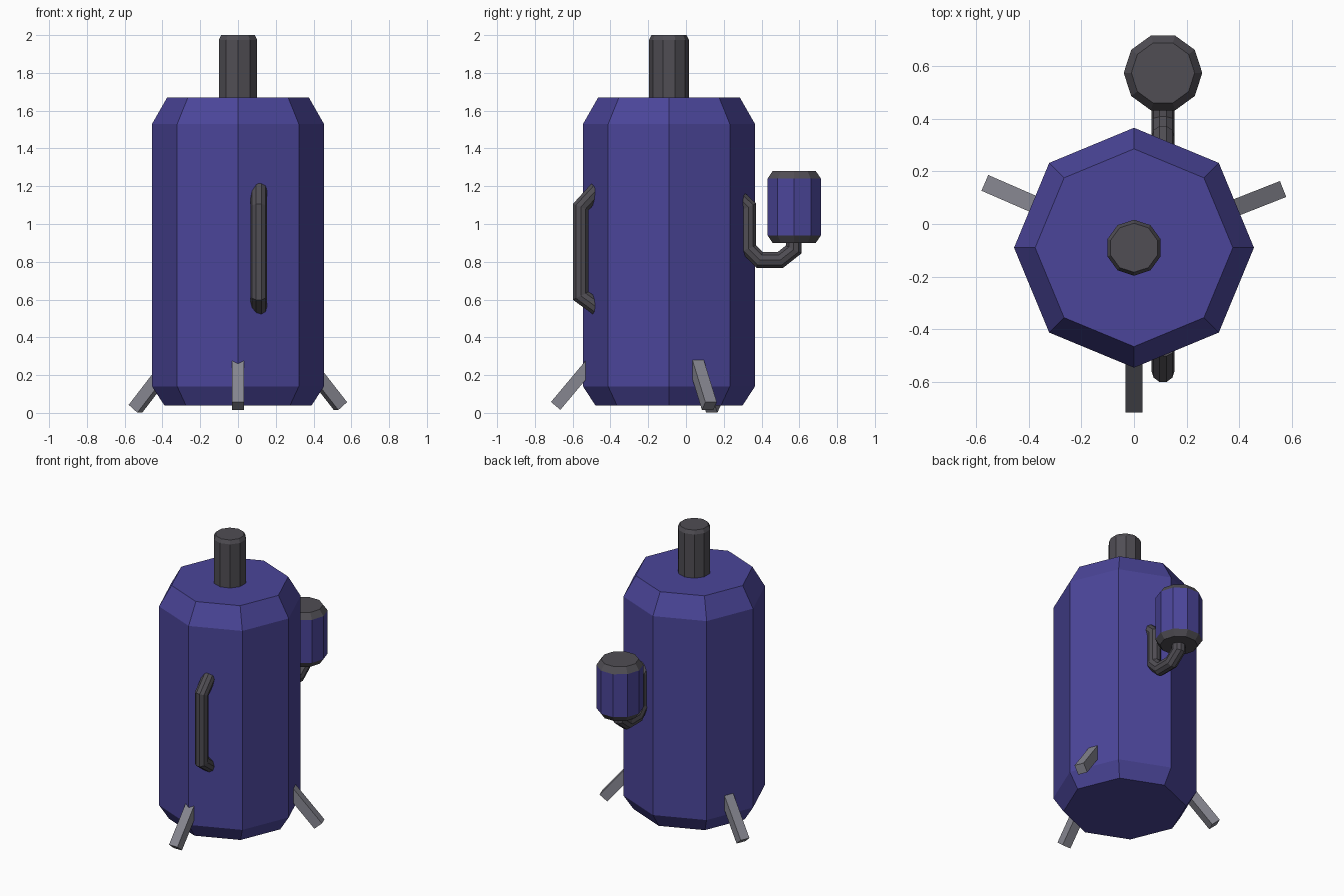
import bpy, bmesh
from math import sin, cos, pi, radians
from mathutils import Vector

if "Cube" in bpy.data.objects:
    bpy.data.objects.remove(bpy.data.objects["Cube"])


def material(name, color):
    m = bpy.data.materials.new(name)
    m.diffuse_color = (*color, 1)
    m.use_nodes = True
    m.node_tree.nodes["Principled BSDF"].inputs["Base Color"].default_value = m.diffuse_color
    return m


BLUE = material("blue_paint", (0.07, 0.06, 0.32))
DARK = material("dark_metal", (0.08, 0.075, 0.088))
STEEL = material("steel", (0.24, 0.24, 0.28))


def skin(name, rings, mat, caps=(True, True)):
    """Join rings of points into a flat-shaded tube, with optional end caps."""
    bm = bmesh.new()
    loops = [[bm.verts.new(p) for p in ring] for ring in rings]
    for a, b in zip(loops, loops[1:]):
        n = len(a)
        for i in range(n):
            bm.faces.new((a[i], a[(i + 1) % n], b[(i + 1) % n], b[i]))
    if caps[0]:
        bm.faces.new(loops[0][::-1])
    if caps[1]:
        bm.faces.new(loops[-1])
    bmesh.ops.recalc_face_normals(bm, faces=bm.faces)
    # open bands: make sure normals point away from the centre
    if not all(caps):
        c = sum((v.co for v in bm.verts), Vector()) / len(bm.verts)
        f = bm.faces[:][0]
        if f.normal.dot(f.calc_center_median() - c) < 0:
            bmesh.ops.reverse_faces(bm, faces=bm.faces)
    mesh = bpy.data.meshes.new(name)
    bm.to_mesh(mesh)
    bm.free()
    mesh.materials.append(mat)
    ob = bpy.data.objects.new(name, mesh)
    bpy.context.collection.objects.link(ob)
    return ob


def lathe(name, x, y, profile, sides, mat, start=0.0, caps=(True, True)):
    rings = [[(x + r * cos(start + 2 * pi * i / sides),
               y + r * sin(start + 2 * pi * i / sides), z) for i in range(sides)]
             for r, z in profile]
    return skin(name, rings, mat, caps)


def pipe(name, x, path, radius, mat, sides=10):
    """Sweep a round section along a (y, z) path with mitred corners."""
    pts = [Vector(p) for p in path]
    dirs = [(b - a).normalized() for a, b in zip(pts, pts[1:])]
    rings = []
    for i, p in enumerate(pts):
        d0, d1 = dirs[max(i - 1, 0)], dirs[min(i, len(dirs) - 1)]
        t = (d0 + d1).normalized()
        side = Vector((-t.y, t.x)) * (radius / t.dot(d0))
        rings.append([(x + radius * cos(a), p.x + side.x * sin(a), p.y + side.y * sin(a))
                      for a in (2 * pi * k / sides for k in range(sides))])
    return skin(name, rings, mat)


CY = -0.09  # centre line of the tank in y

# Tank and top chimney
lathe("tank_body", 0, CY, [(0.39, 0.04), (0.455, 0.14), (0.455, 1.53), (0.375, 1.67)], 8, BLUE)
lathe("top_pipe", 0, CY, [(0.106, 1.62), (0.106, 1.975), (0.093, 2.0)], 10, DARK, pi / 2)

# Front handle and rear feed pipe
pipe("front_handle", 0.11,
     [(-0.47, 1.185), (-0.557, 1.09), (-0.557, 0.62), (-0.46, 0.55)], 0.044, DARK)
pipe("rear_pipe", 0.11,
     [(0.26, 1.155), (0.33, 1.09), (0.33, 0.87), (0.39, 0.81), (0.50, 0.81),
      (0.57, 0.865), (0.57, 0.92)], 0.044, DARK)

# Small canister with chamfered end caps
lathe("canister_body", 0.11, 0.573, [(0.149, 0.94), (0.149, 1.24)], 10, BLUE, caps=(False, False))
lathe("canister_bottom_cap", 0.11, 0.573, [(0.12, 0.90), (0.149, 0.94)], 10, DARK, caps=(True, False))
lathe("canister_top_cap", 0.11, 0.573, [(0.149, 1.24), (0.12, 1.28)], 10, DARK, caps=(False, True))

# Three splayed square legs: angle, foot radius, foot height
HALF, LENGTH, TILT = 0.0325, 0.34, radians(50)
for name, angle, r, z in (("front_leg", -90, 0.60, 0.037),
                          ("right_leg", 21.5, 0.583, 0.036),
                          ("left_leg", 156.5, 0.592, 0.022)):
    a = radians(angle)
    out = Vector((cos(a), sin(a), 0))
    up = Vector((0, 0, 1))
    across = Vector((-sin(a), cos(a), 0)) * HALF
    along = -out * cos(TILT) + up * sin(TILT)
    thick = (out * sin(TILT) + up * cos(TILT)) * HALF
    foot = Vector((0, CY, z)) + out * r
    skin(name, [[c + across * s + thick * t for s, t in ((1, 1), (-1, 1), (-1, -1), (1, -1))]
                for c in (foot, foot + along * LENGTH)], STEEL)
